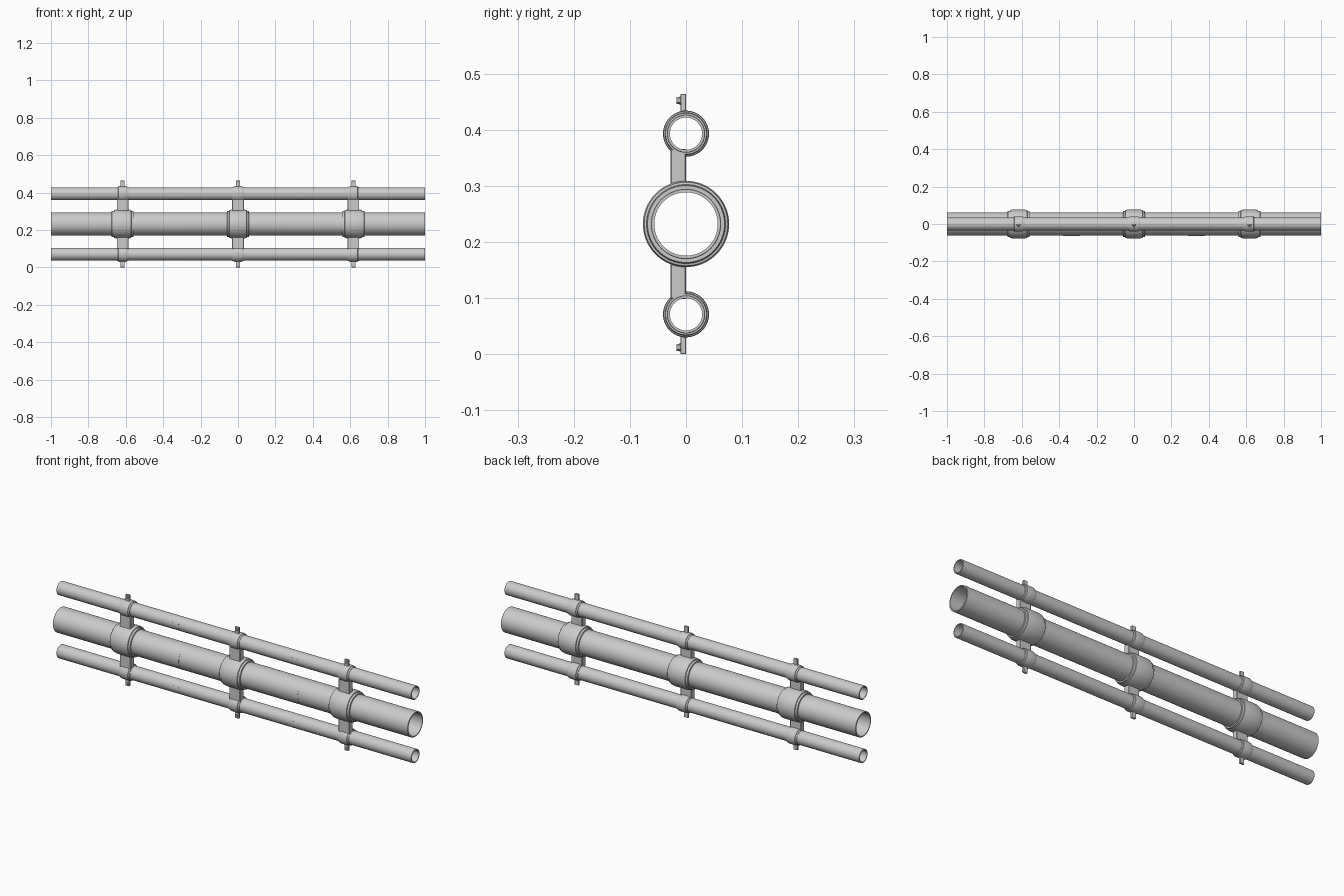
import bpy, bmesh, math
from mathutils import Vector

if "Cube" in bpy.data.objects:
    bpy.data.objects.remove(bpy.data.objects["Cube"])

MID, OFF = 0.232, 0.161          # main pipe height, spacing of side pipes
CLAMPS = (-0.617, 0.0, 0.617)
SEG = 64


def finish(name, bm, smooth=True):
    bmesh.ops.remove_doubles(bm, verts=bm.verts, dist=1e-6)
    bmesh.ops.recalc_face_normals(bm, faces=bm.faces)
    me = bpy.data.meshes.new(name)
    bm.to_mesh(me)
    bm.free()
    ob = bpy.data.objects.new(name, me)
    bpy.context.collection.objects.link(ob)
    if smooth:
        bpy.ops.object.select_all(action='DESELECT')
        ob.select_set(True)
        bpy.context.view_layer.objects.active = ob
        bpy.ops.object.shade_smooth_by_angle(angle=math.radians(30))
    return ob


def ring(name, profile, x, z, a0=0.0, a1=2 * math.pi, seg=SEG):
    """Sweep a closed (x, radius) profile around the x axis."""
    bm = bmesh.new()
    full = abs(a1 - a0 - 2 * math.pi) < 1e-6
    rows = []
    for i in range(seg + 1):
        a = a0 + (a1 - a0) * i / seg
        rows.append([bm.verts.new((x + px, -r * math.cos(a), z + r * math.sin(a)))
                     for px, r in profile])
    n = len(profile)
    for i in range(seg):
        for j in range(n):
            k = (j + 1) % n
            bm.faces.new((rows[i][j], rows[i][k], rows[i + 1][k], rows[i + 1][j]))
    if not full:
        bm.faces.new(rows[0])
        bm.faces.new(rows[-1])
    return finish(name, bm)


def box(name, lo, hi, bevel=0.0):
    bm = bmesh.new()
    bmesh.ops.create_cube(bm, size=1)
    lo, hi = Vector(lo), Vector(hi)
    for v in bm.verts:
        v.co = Vector([(lo[i] + hi[i]) / 2 + v.co[i] * (hi[i] - lo[i]) for i in range(3)])
    if bevel:
        bmesh.ops.bevel(bm, geom=bm.edges[:], offset=bevel, segments=1, affect='EDGES')
    return finish(name, bm, False)


def tube(name, ro, ri, z):
    c = 0.001
    ring(name, [(-1, ri), (-1, ro - c), (-1 + c, ro), (1 - c, ro), (1, ro - c), (1, ri)], 0, z)


def collar(name, half, x, z):
    ring(name, [(-px, r) for px, r in half] + [(px, r) for px, r in reversed(half)], x, z)


def bolt(name, x, y0, y1, z, r, sides):
    bm = bmesh.new()
    bmesh.ops.create_cone(bm, cap_ends=True, segments=sides, radius1=r, radius2=r, depth=abs(y1 - y0))
    for v in bm.verts:
        v.co = Vector((x + v.co.x, (y0 + y1) / 2 + v.co.z, z + v.co.y))
    finish(name, bm)


def patch(name, x, z, w, r, a0, a1):
    # thin curved plate lying on the front of a pipe
    ring(name, [(-w, r - 0.001), (-w, r + 0.0012), (w, r + 0.0012), (w, r - 0.001)],
         x, z, a0, a1, 16)


# pipes
tube("main_pipe", 0.0625, 0.0565, MID)
for s, n in ((1, "upper"), (-1, "lower")):
    tube(n + "_pipe", 0.034, 0.0287, MID + s * OFF)

# clamps
main_half = [(0.058, 0.0615), (0.058, 0.0685), (0.057, 0.0695), (0.047, 0.0705),
             (0.046, 0.0745), (0.034, 0.0768)]
side_half = [(0.031, 0.033), (0.031, 0.0365), (0.030, 0.037), (0.024, 0.0378),
             (0.023, 0.040), (0.018, 0.041)]
for i, x in enumerate(CLAMPS):
    collar(f"main_collar_{i}", main_half, x, MID)
    for s, n in ((1, "upper"), (-1, "lower")):
        zc = MID + s * OFF
        collar(f"{n}_collar_{i}", side_half, x, zc)
        # connecting plate
        z0, z1 = sorted((MID + s * 0.066, MID + s * 0.134))
        box(f"{n}_web_{i}", (x - 0.031, -0.028, z0), (x + 0.031, 0.0, z1), 0.002)
        # end tab with bolt
        z0, z1 = sorted((zc + s * 0.037, MID + s * 0.232))
        box(f"{n}_tab_{i}", (x - 0.011, -0.010, z0), (x + 0.011, 0.0, z1), 0.001)
        zb = MID + s * 0.220
        bolt(f"{n}_washer_{i}", x, -0.012, -0.009, zb, 0.0075, 24)
        bolt(f"{n}_bolt_{i}", x, -0.017, -0.011, zb, 0.006, 6)

# marker plates on the front of the pipes
for m, n in ((-1, "left"), (1, "right")):
    t = math.asin(0.033 / 0.0625)
    patch(f"{n}_main_marker", m * 0.335, MID, 0.045, 0.0625, -t, t)
    for s, k in ((1, "upper"), (-1, "lower")):
        a0, a1 = sorted((-s * 0.35, s * 0.35))
        patch(f"{n}_{k}_marker", m * 0.335, MID + s * OFF, 0.024, 0.034, a0, a1)
